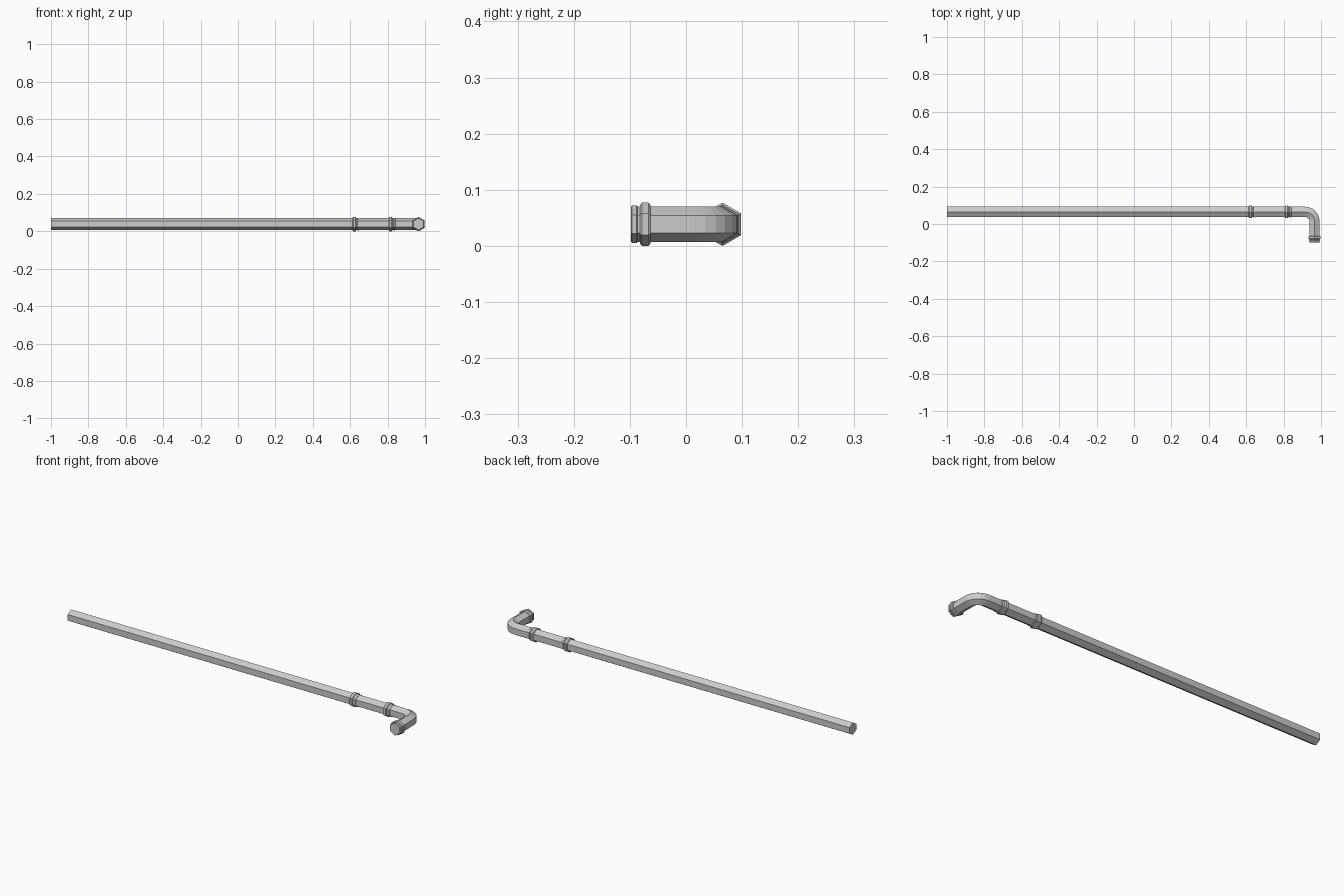
import bpy, bmesh
from math import sin, cos, pi
from mathutils import Vector

if "Cube" in bpy.data.objects:
    bpy.data.objects.remove(bpy.data.objects["Cube"])

UP = Vector((0, 0, 1))
ZC, YC, XC = 0.0385, 0.065, 0.965   # bar height, shaft line, short leg line
R, BEND = 0.0315, 0.05              # bar radius, bend radius


def hex_sweep(name, stations):
    """Skin hexagonal sections through (position, direction, radius) stations."""
    bm = bmesh.new()
    rings = []
    for pos, direction, r in stations:
        side = direction.cross(UP)
        rings.append([bm.verts.new(pos + r * (UP * cos(k * pi / 3) + side * sin(k * pi / 3)))
                      for k in range(6)])
    for a, b in zip(rings, rings[1:]):
        for k in range(6):
            j = (k + 1) % 6
            bm.faces.new((a[k], a[j], b[j], b[k]))
    bm.faces.new(rings[0])
    bm.faces.new(rings[-1])
    bmesh.ops.recalc_face_normals(bm, faces=bm.faces)
    mesh = bpy.data.meshes.new(name)
    bm.to_mesh(mesh)
    bm.free()
    ob = bpy.data.objects.new(name, mesh)
    bpy.context.collection.objects.link(ob)
    return ob


# Bent hexagonal bar: long shaft, rounded elbow, short leg
along_x, along_y = Vector((1, 0, 0)), Vector((0, -1, 0))
path = [(Vector((-1, YC, ZC)), along_x, R)]
SEGS = 6
for i in range(SEGS + 1):
    a = pi / 2 * i / SEGS
    pos = Vector((XC - BEND + BEND * sin(a), YC - BEND + BEND * cos(a), ZC))
    path.append((pos, Vector((cos(a), -sin(a), 0)), R))
path.append((Vector((XC, -0.092, ZC)), along_y, R))
hex_sweep("bent_bar", path)

# Collars: a wide chamfered band followed by a thinner band
WIDE = [(0.0, 0.030), (0.0, 0.0345), (0.004, 0.0385), (0.015, 0.0385), (0.019, 0.0345), (0.019, 0.030)]
THIN = [(0.023, 0.030), (0.025, 0.0335), (0.033, 0.0335), (0.035, 0.0315)]


def collar(name, start, direction):
    for part, profile in (("wide_band", WIDE), ("thin_band", THIN)):
        hex_sweep(name + "_" + part, [(start + direction * d, direction, r) for d, r in profile])


collar("lower_collar", Vector((0.613, YC, ZC)), along_x)
collar("upper_collar", Vector((0.806, YC, ZC)), along_x)
collar("end_collar", Vector((XC, -0.063, ZC)), along_y)
